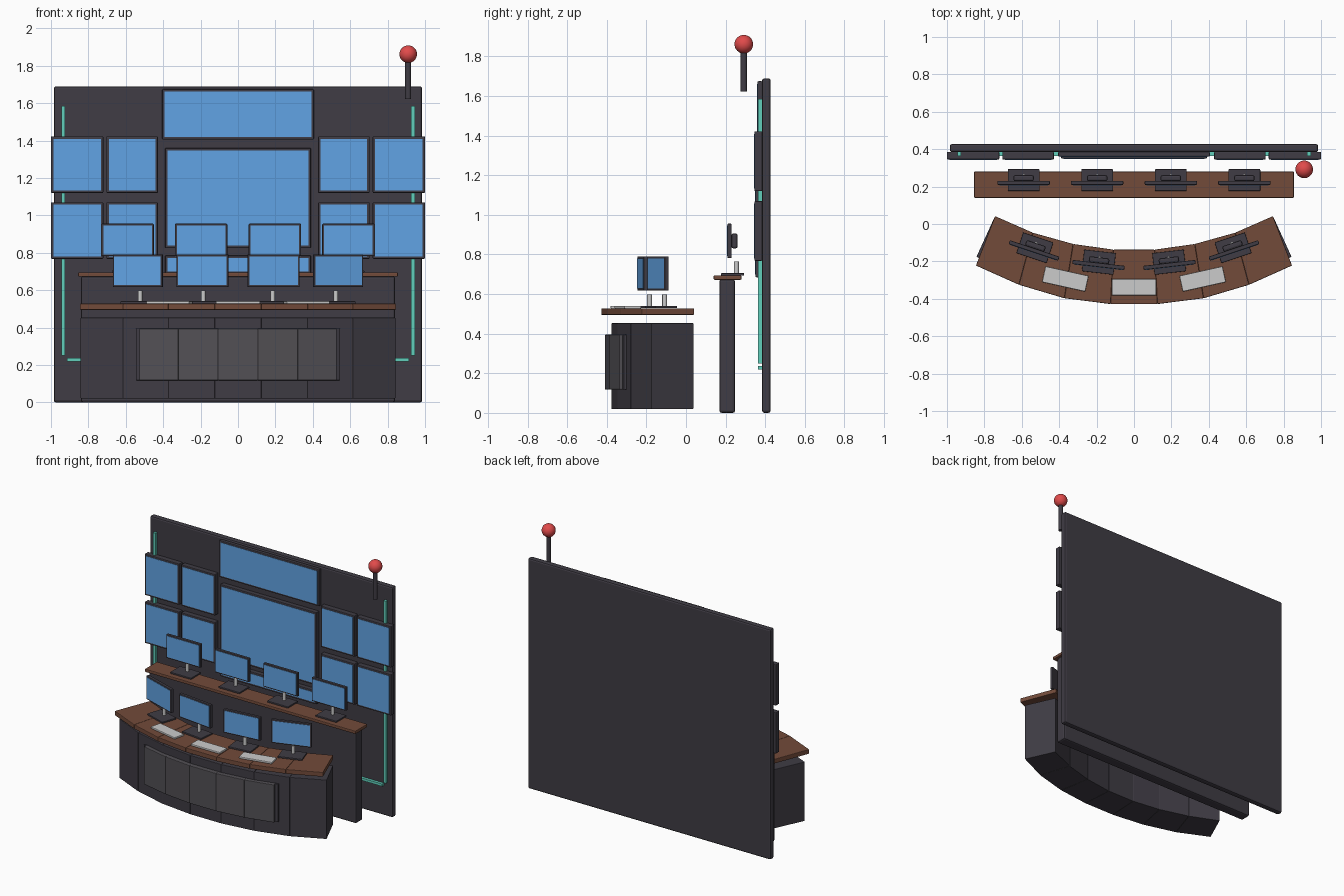
import bpy, bmesh
from math import sin, cos, radians
from mathutils import Matrix

if "Cube" in bpy.data.objects:
    bpy.data.objects.remove(bpy.data.objects["Cube"])


def mat(name, rgb):
    m = bpy.data.materials.new(name)
    m.diffuse_color = (*rgb, 1)
    m.use_nodes = True
    m.node_tree.nodes["Principled BSDF"].inputs["Base Color"].default_value = m.diffuse_color
    return m


DARK = mat("dark_panel", (0.05, 0.045, 0.058))
DOOR = mat("door_grey", (0.085, 0.08, 0.09))
WOOD = mat("wood", (0.17, 0.07, 0.042))
BLUE = mat("screen_blue", (0.12, 0.37, 0.78))
TEAL = mat("teal_light", (0.12, 0.62, 0.5))
RED = mat("beacon_red", (0.75, 0.07, 0.07))
LIGHT = mat("light_grey", (0.55, 0.55, 0.57))


def finish(name, bm, material, bevel=0, world=None):
    me = bpy.data.meshes.new(name)
    bmesh.ops.recalc_face_normals(bm, faces=bm.faces)
    bm.to_mesh(me)
    bm.free()
    me.materials.append(material)
    ob = bpy.data.objects.new(name, me)
    bpy.context.collection.objects.link(ob)
    if world:
        ob.matrix_world = world
    if bevel:
        b = ob.modifiers.new("bevel", "BEVEL")
        b.width, b.segments = bevel, 2
    return ob


def box(name, x0, x1, y0, y1, z0, z1, material, bevel=0, world=None):
    bm = bmesh.new()
    bmesh.ops.create_cube(bm, size=1, matrix=Matrix.Translation(
        ((x0 + x1) / 2, (y0 + y1) / 2, (z0 + z1) / 2))
        @ Matrix.Diagonal((x1 - x0, y1 - y0, z1 - z0, 1)))
    return finish(name, bm, material, bevel, world)


def cylinder(name, x, y, z0, z1, r, material, world=None):
    bm = bmesh.new()
    bmesh.ops.create_cone(bm, cap_ends=True, segments=20, radius1=r, radius2=r, depth=z1 - z0,
                          matrix=Matrix.Translation((x, y, (z0 + z1) / 2)))
    for f in bm.faces:
        f.smooth = len(f.verts) == 4
    return finish(name, bm, material, 0, world)


def screen(name, x0, x1, y0, y1, z0, z1, rim, world=None):
    # dark casing with a thin glowing plate on its front
    box(name + "_frame", x0, x1, y0, y1, z0, z1, DARK, 0.005, world)
    box(name + "_display", x0 + rim, x1 - rim, y0 - 0.002, y0 + 0.005, z0 + rim, z1 - rim,
        BLUE, 0, world)


def monitor(name, x, y, z, angle):
    w = Matrix.Translation((x, y, z)) @ Matrix.Rotation(radians(angle), 4, "Z")
    box(name + "_base", -0.085, 0.085, -0.058, 0.058, 0, 0.012, DARK, 0.003, w)
    cylinder(name + "_post", 0, 0.02, 0.01, 0.07, 0.012, LIGHT, w)
    screen(name, -0.14, 0.14, -0.026, -0.004, 0.088, 0.262, 0.01, w)
    box(name + "_back_housing", -0.055, 0.055, -0.006, 0.026, 0.137, 0.212, DARK, 0.01, w)


def arc_segments(name, outer, inner, z0, z1, material, bevel):
    # seven wedge blocks along the bowed desk, mirrored from half profiles
    full_o = [(-x, y) for x, y in reversed(outer)] + outer
    full_i = [(-x, y) for x, y in reversed(inner)] + inner
    for i in range(7):
        plan = [full_o[i], full_o[i + 1], full_i[i + 1], full_i[i]]
        bm = bmesh.new()
        lo = [bm.verts.new((x, y, z0)) for x, y in plan]
        hi = [bm.verts.new((x, y, z1)) for x, y in plan]
        bm.faces.new(lo)
        bm.faces.new(hi)
        for k in range(4):
            j = (k + 1) % 4
            bm.faces.new((lo[k], lo[j], hi[j], hi[k]))
        finish(f"{name}_{i + 1}", bm, material, bevel)


# video wall slab
box("wall_slab", -0.985, 0.985, 0.384, 0.428, 0, 1.69, DARK, 0.012)

# central wall screens
screen("wall_screen_top", -0.405, 0.405, 0.360, 0.386, 1.405, 1.675, 0.013)
screen("wall_screen_main", -0.39, 0.39, 0.350, 0.386, 0.825, 1.36, 0.014)
screen("wall_screen_lower", -0.39, 0.39, 0.350, 0.386, 0.685, 0.785, 0.014)

# side wall screens and teal light strips
for s, side in ((-1, "left"), (1, "right")):
    for col, (a, b) in (("outer", (0.72, 1.0)), ("inner", (0.428, 0.704))):
        for row, (z0, z1) in (("upper", (1.12, 1.422)), ("lower", (0.768, 1.07))):
            x0, x1 = sorted((s * a, s * b))
            screen(f"wall_screen_{side}_{col}_{row}", x0, x1, 0.345, 0.386, z0, z1, 0.013)
    box(f"light_strip_{side}", s * 0.935 - 0.01, s * 0.935 + 0.01, 0.364, 0.386, 0.25, 1.585, TEAL)
box("light_strip_bottom", -0.915, 0.915, 0.364, 0.386, 0.22, 0.238, TEAL)

# warning beacon
cylinder("beacon_pole", 0.91, 0.292, 1.622, 1.83, 0.016, DARK)
bm = bmesh.new()
bmesh.ops.create_uvsphere(bm, u_segments=32, v_segments=16, radius=0.047,
                          matrix=Matrix.Translation((0.91, 0.292, 1.862)))
for f in bm.faces:
    f.smooth = True
finish("beacon_lamp", bm, RED)

# rear counter
box("rear_counter_body", -0.84, 0.84, 0.168, 0.248, 0, 0.675, DARK, 0.012)
box("rear_counter_top", -0.855, 0.855, 0.14, 0.28, 0.672, 0.695, WOOD, 0.005)
for i, x in enumerate((-0.59, -0.197, 0.197, 0.59)):
    monitor(f"rear_monitor_{i + 1}", x, 0.235, 0.694, 0)

# bowed front desk
arc_segments("desk_top",
             [(0.125, -0.428), (0.372, -0.397), (0.615, -0.325), (0.845, -0.222)],
             [(0.11, -0.137), (0.325, -0.107), (0.54, -0.047), (0.743, 0.042)],
             0.495, 0.528, WOOD, 0.004)
arc_segments("desk_body",
             [(0.125, -0.376), (0.372, -0.346), (0.615, -0.28), (0.842, -0.175)],
             [(0.11, -0.14), (0.325, -0.11), (0.54, -0.05), (0.745, 0.038)],
             0.02, 0.453, DARK, 0.003)

# front doors following the bow, with a slim end strip each side
for i in range(-2, 3):
    a = 6.55 * i
    w = Matrix.Translation((0, 1.46, 0)) @ Matrix.Rotation(radians(a), 4, "Z")
    box(f"desk_door_{i + 3}", -0.107, 0.107, -1.87, -1.82, 0.118, 0.395, DOOR, 0.004, w)
for s in (-1, 1):
    w = Matrix.Translation((0, 1.46, 0)) @ Matrix.Rotation(radians(s * 16.6), 4, "Z")
    box("desk_door_end", -0.017, 0.017, -1.855, -1.81, 0.118, 0.395, DARK, 0.003, w)

# desk monitors
for i, (x, y, a) in enumerate(((0.188, -0.204, 6.5), (0.53, -0.127, 18.5))):
    monitor(f"desk_monitor_left_{i + 1}", -x, y, 0.529, -a)
    monitor(f"desk_monitor_right_{i + 1}", x, y, 0.529, a)

# keyboards
for name, x, y, a in (("left", -0.367, -0.294, -12.5), ("centre", 0, -0.338, 0),
                      ("right", 0.367, -0.294, 12.5)):
    w = Matrix.Translation((x, y, 0.527)) @ Matrix.Rotation(radians(a), 4, "Z")
    box("keyboard_" + name, -0.118, 0.118, -0.043, 0.043, 0, 0.014, LIGHT, 0.004, w)
